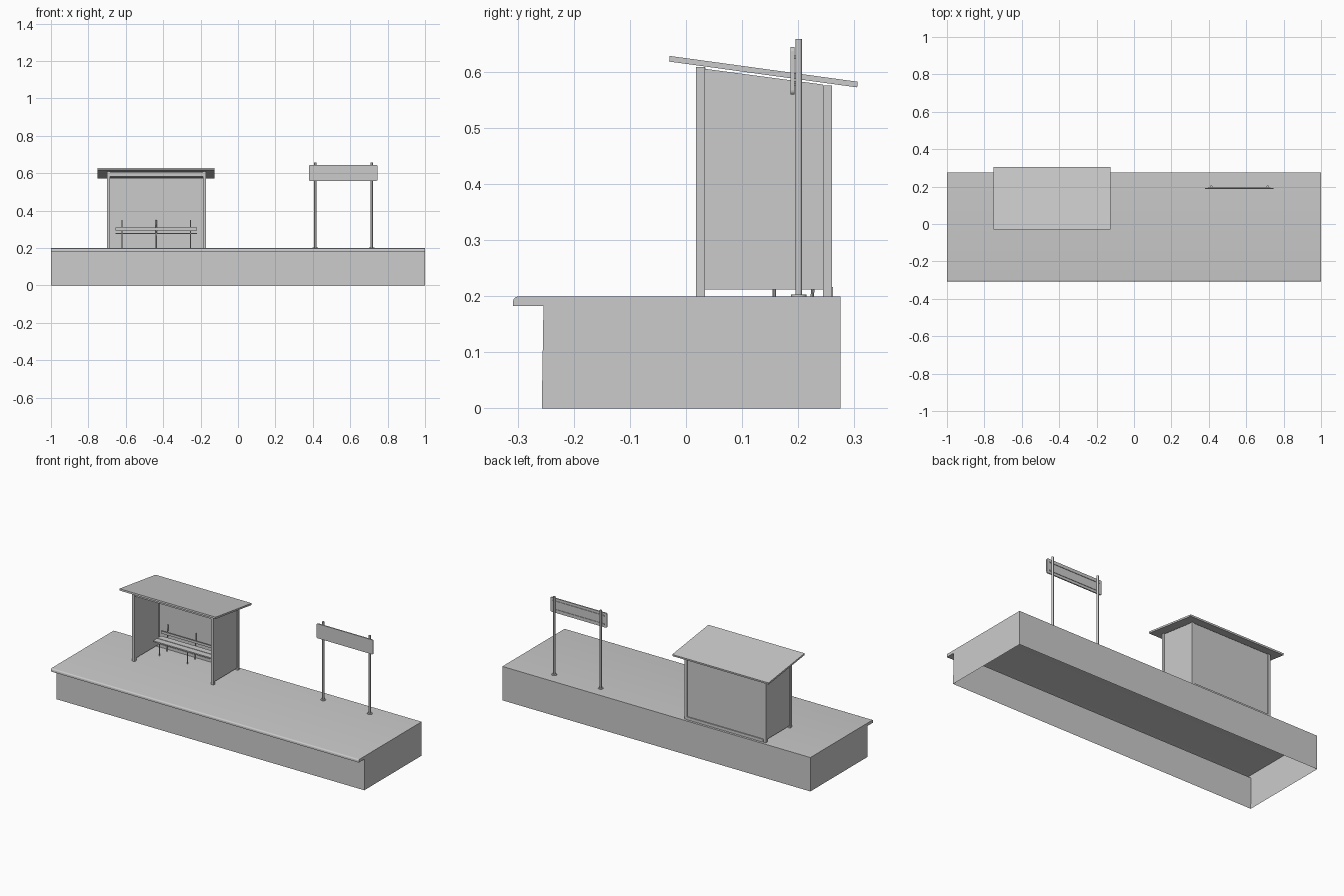
import bpy, bmesh, math
from mathutils import Vector

cube = bpy.data.objects.get("Cube")
if cube:
    bpy.data.objects.remove(cube, do_unlink=True)

grey = bpy.data.materials.new("plain grey")
grey.use_nodes = True
grey.diffuse_color = (0.6, 0.6, 0.6, 1)
grey.node_tree.nodes["Principled BSDF"].inputs["Base Color"].default_value = (0.6, 0.6, 0.6, 1)


def finish(name, bm, smooth=False):
    bmesh.ops.recalc_face_normals(bm, faces=bm.faces[:])
    mesh = bpy.data.meshes.new(name)
    bm.to_mesh(mesh)
    bm.free()
    mesh.materials.append(grey)
    obj = bpy.data.objects.new(name, mesh)
    bpy.context.collection.objects.link(obj)
    if smooth:
        bpy.ops.object.select_all(action='DESELECT')
        obj.select_set(True)
        bpy.context.view_layer.objects.active = obj
        bpy.ops.object.shade_smooth_by_angle(angle=math.radians(35))
    return obj


def extrude(name, points, offset, smooth=False, open_bottom=False):
    """Closed outline of 3D points swept along an offset."""
    bm = bmesh.new()
    face = bm.faces.new([bm.verts.new(p) for p in points])
    sweep = bmesh.ops.extrude_face_region(bm, geom=[face], use_keep_orig=True)
    moved = [g for g in sweep["geom"] if isinstance(g, bmesh.types.BMVert)]
    bmesh.ops.translate(bm, verts=moved, vec=offset)
    bmesh.ops.recalc_face_normals(bm, faces=bm.faces[:])
    if open_bottom:
        base = [f for f in bm.faces if all(v.co.z < 0.001 for v in f.verts)]
        bmesh.ops.delete(bm, geom=base, context='FACES')
    return finish(name, bm, smooth)


def prism(name, profile, x0, x1, **options):
    return extrude(name, [(x0, y, z) for y, z in profile], (x1 - x0, 0, 0), **options)


def box(name, x, y, z):
    return prism(name, [(y[0], z[0]), (y[1], z[0]), (y[1], z[1]), (y[0], z[1])], x[0], x[1])


def rod(name, start, end, radius, sides=12):
    a, b = Vector(start), Vector(end)
    bm = bmesh.new()
    bmesh.ops.create_cone(bm, cap_ends=True, segments=sides, radius1=radius,
                          radius2=radius, depth=(b - a).length)
    bmesh.ops.rotate(bm, verts=bm.verts, matrix=(b - a).to_track_quat('Z', 'Y').to_matrix())
    bmesh.ops.translate(bm, verts=bm.verts, vec=(a + b) / 2)
    return finish(name, bm, True)


# Platform: hollow underneath, with a rounded lip along the front
DECK = 0.199
lip = [(-0.3 - 0.008 * math.cos(t), DECK - 0.008 + 0.008 * math.sin(t))
       for t in (i * math.pi / 10 for i in range(6))]
prism("platform", [(0.275, 0), (-0.257, 0), (-0.254, 0.182), (-0.308, 0.182)]
      + lip + [(0.275, DECK)], -1, 1, smooth=True, open_bottom=True)

# Shelter: posts and glazed sides under a sloping roof
LEFT, RIGHT, POST = -0.172, -0.7, 0.016
for side, x in (("right", RIGHT), ("left", LEFT - POST)):
    box(f"front_post_{side}", (x, x + POST), (0.018, 0.034), (DECK, 0.608))
    box(f"back_post_{side}", (x, x + POST), (0.244, 0.26), (DECK, 0.575))
    prism(f"side_panel_{side}", [(0.034, 0.212), (0.244, 0.212), (0.244, 0.577), (0.034, 0.605)],
          x + 0.004, x + 0.012)
inner = (RIGHT + POST, LEFT - POST)
box("back_panel", inner, (0.248, 0.256), (0.212, 0.575))
box("back_bottom_rail", inner, (0.246, 0.262), (DECK, 0.216))
box("front_header", inner, (0.02, 0.035), (0.582, 0.607))
prism("roof", [(-0.03, 0.618), (0.305, 0.572), (0.306, 0.582), (-0.029, 0.628)], -0.75, -0.125)

# Bench: three leg frames, two seat slats and a back board
for i, x in enumerate((-0.62, -0.437, -0.254)):
    rod(f"bench_front_leg_{i}", (x, 0.157, DECK), (x, 0.157, 0.275), 0.003, 8)
    rod(f"bench_back_upright_{i}", (x, 0.225, DECK), (x, 0.236, 0.35), 0.003, 8)
    box(f"bench_arm_{i}", (x - 0.003, x + 0.003), (0.152, 0.231), (0.268, 0.274))
for i, y in enumerate((0.147, 0.187)):
    box(f"bench_seat_slat_{i}", (-0.655, -0.219), (y, y + 0.036), (0.274, 0.281))
box("bench_back_board", (-0.655, -0.219), (0.223, 0.229), (0.295, 0.309))

# Sign: rounded board clamped to two round posts
corners = []
for cx, cz, start in ((0.739, 0.637, 0), (0.386, 0.637, 90), (0.386, 0.566, 180), (0.739, 0.566, 270)):
    for step in range(4):
        t = math.radians(start + step * 30)
        corners.append((cx + 0.007 * math.cos(t), 0.186, cz + 0.007 * math.sin(t)))
extrude("sign_board", corners, (0, 0.007, 0))
for i, z in enumerate((0.577, 0.626)):
    box(f"sign_back_rail_{i}", (0.395, 0.73), (0.193, 0.196), (z - 0.003, z + 0.003))
for side, x in (("right", 0.413), ("left", 0.715)):
    rod(f"sign_post_{side}", (x, 0.201, DECK), (x, 0.201, 0.658), 0.006)
    rod(f"sign_post_foot_{side}", (x, 0.201, DECK), (x, 0.201, 0.2025), 0.014, 16)
